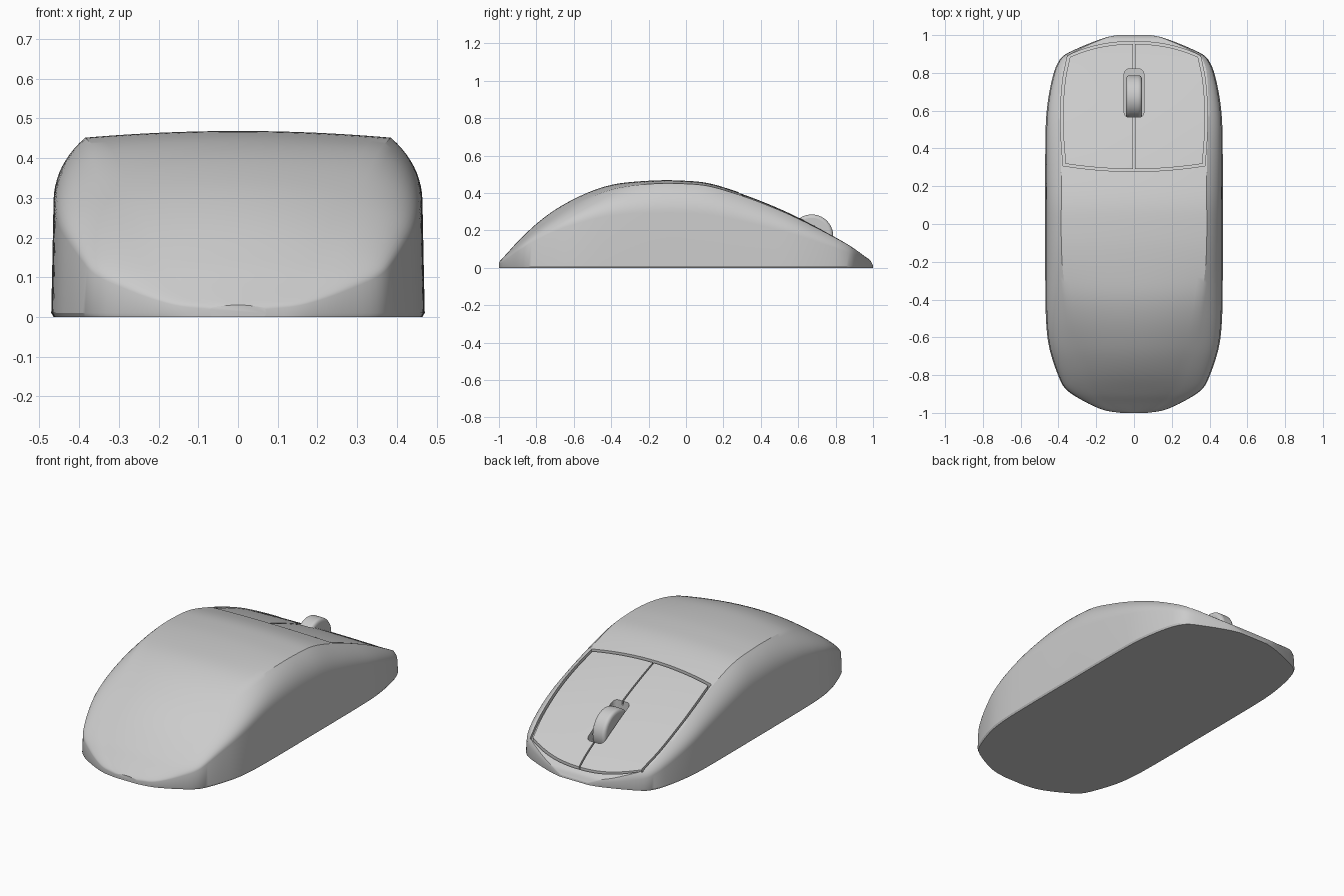
import bpy, bmesh, math

if "Cube" in bpy.data.objects:
    bpy.data.objects.remove(bpy.data.objects["Cube"])

# Profiles along the length (y, value)
WIDTH = [(-1, .07), (-.99, .14), (-.97, .2), (-.93, .28), (-.885, .35), (-.84, .385), (-.7, .437),
         (-.6, .458), (-.45, .468), (0, .47), (.5, .468), (.65, .456), (.8, .425), (.87, .393),
         (.9, .36), (.94, .275), (.97, .2), (.99, .14), (1, .09)]
HEIGHT = [(-1, .03), (-.95, .085), (-.9, .14), (-.8, .235), (-.7, .31), (-.6, .367), (-.5, .412),
          (-.4, .443), (-.3, .458), (-.13, .468), (0, .465), (.1, .456), (.2, .431), (.4, .36),
          (.6, .272), (.8, .165), (.9, .105), (.965, .055), (.985, .04), (1, .012)]
CREASE = [(-1, .6), (-.8, .62), (-.5, .72), (-.2, .81), (.3, .82), (.6, .85), (.85, .92), (1, .95)]
CROWN = [(-1, .9), (-.7, .9), (-.3, .955), (0, .965), (1, .965)]
PANEL = [(0, .375), (.25, .386), (.5, .389), (.8, .377), (1, .352)]


def curve(pts, t):
    """Smooth interpolation through a short list of points."""
    n = len(pts)
    i = max(k for k in range(n - 1) if k == 0 or pts[k][0] <= t)

    def slope(k):
        a, b = pts[max(k - 1, 0)], pts[min(k + 1, n - 1)]
        return (b[1] - a[1]) / (b[0] - a[0])
    (x0, y0), (x1, y1) = pts[i], pts[i + 1]
    d = x1 - x0
    s = (t - x0) / d
    return ((2*s**3 - 3*s*s + 1) * y0 + (s**3 - 2*s*s + s) * d * slope(i)
            + (3*s*s - 2*s**3) * y1 + (s**3 - s*s) * d * slope(i + 1))


def surf(x, y):
    """Height of the top shell."""
    xc = curve(CREASE, y) * curve(WIDTH, y)
    return curve(HEIGHT, y) * (1 - (1 - curve(CROWN, y)) * (x / xc) ** 2)


def finish(name, bm):
    bmesh.ops.recalc_face_normals(bm, faces=bm.faces)
    me = bpy.data.meshes.new(name)
    bm.to_mesh(me)
    bm.free()
    ob = bpy.data.objects.new(name, me)
    bpy.context.collection.objects.link(ob)
    return ob


def smooth(ob, angle=30):
    bpy.ops.object.select_all(action='DESELECT')
    ob.select_set(True)
    bpy.context.view_layer.objects.active = ob
    bpy.ops.object.shade_smooth_by_angle(angle=math.radians(angle))


def cut(ob, cutter):
    bpy.context.view_layer.objects.active = ob
    m = ob.modifiers.new("cut", 'BOOLEAN')
    m.operation, m.solver, m.object = 'DIFFERENCE', 'EXACT', cutter
    bpy.ops.object.modifier_apply(modifier=m.name)


def half_section(y):
    """Right half of a cross-section, base to centre."""
    w, h = curve(WIDTH, y), curve(HEIGHT, y)
    c, f = curve(CREASE, y) * w, curve(CROWN, y)
    r = min(.01, h * .3)
    pts = [(w - r * .6, 0), (w, r)]
    p0, p1, p2 = (w * .988, h * .63), (w * .982, h * .82), (c, h * f)
    for i in range(11):
        t = i / 10
        pts.append(tuple((1-t)**2 * p0[k] + 2*t*(1-t) * p1[k] + t*t * p2[k] for k in (0, 1)))
    for i in range(9, -1, -1):
        x = c * i / 10
        pts.append((x, surf(x, y)))
    return pts


# Body shell lofted from back to nose
bm = bmesh.new()
rows, N = [], 110
for j in range(N + 1):
    y = -math.cos(math.pi * j / N)
    half = half_section(y)
    ring = half + [(-x, z) for x, z in half[-2::-1]]
    rows.append([bm.verts.new((x, y, z)) for x, z in ring])
for a, b in zip(rows, rows[1:]):
    for i in range(len(a)):
        k = (i + 1) % len(a)
        bm.faces.new((a[i], a[k], b[k], b[i]))
bm.faces.new(rows[0])
bm.faces.new(rows[-1])
body = finish("mouse_body", bm)


def panel(name, inset, left, side, top, depth, nu, nv=24):
    """Curved slab following the shell; left=None spans both sides."""
    bm = bmesh.new()
    grid = []
    for j in range(nv + 1):
        v = j / nv
        xr = curve(PANEL, v) - inset
        xl = -xr if left is None else left
        row = []
        for i in range(nu + 1):
            x = xl + (xr - xl) * i / nu
            back = .278 + .03 * (x / .375) ** 2 + inset
            front = .966 - .075 * (abs(x) / .352) ** 2.2 - inset
            y = back + (front - back) * v
            row.append(bm.verts.new((x * side, y, surf(x, y) + top)))
        grid.append(row)
    for a, b in zip(grid, grid[1:]):
        for i in range(nu):
            bm.faces.new((a[i], a[i + 1], b[i + 1], b[i]))
    new = bmesh.ops.extrude_face_region(bm, geom=bm.faces[:])["geom"]
    bmesh.ops.translate(bm, vec=(0, 0, -depth),
                        verts=[g for g in new if isinstance(g, bmesh.types.BMVert)])
    return finish(name, bm)


# Button recess and wheel slot cutters
recess = panel("recess_cutter", 0, None, 1, .1, .125, 30)
bm = bmesh.new()
bmesh.ops.create_cube(bm, size=1)
bmesh.ops.scale(bm, vec=(.104, .255, .4), verts=bm.verts)
bmesh.ops.translate(bm, vec=(0, .693, .24), verts=bm.verts)
uprights = [e for e in bm.edges if abs(e.verts[0].co.z - e.verts[1].co.z) > .1]
bmesh.ops.bevel(bm, geom=uprights, offset=.025, segments=4, profile=.5, affect='EDGES')
slot = finish("slot_cutter", bm)

cut(body, recess)
cut(body, slot)
smooth(body)

# Left and right buttons
for name, side in (("right_button", 1), ("left_button", -1)):
    button = panel(name, .013, .004, side, -.003, .024, 16)
    cut(button, slot)
    smooth(button)

for c in (recess, slot):
    bpy.data.objects.remove(c)

# Scroll wheel
bpy.ops.mesh.primitive_cylinder_add(vertices=64, radius=.115, depth=.084,
                                    location=(0, .672, .17), rotation=(0, math.pi / 2, 0))
wheel = bpy.context.object
wheel.name = "scroll_wheel"
bev = wheel.modifiers.new("rim", 'BEVEL')
bev.width, bev.segments, bev.limit_method = .018, 4, 'ANGLE'
smooth(wheel, 40)
